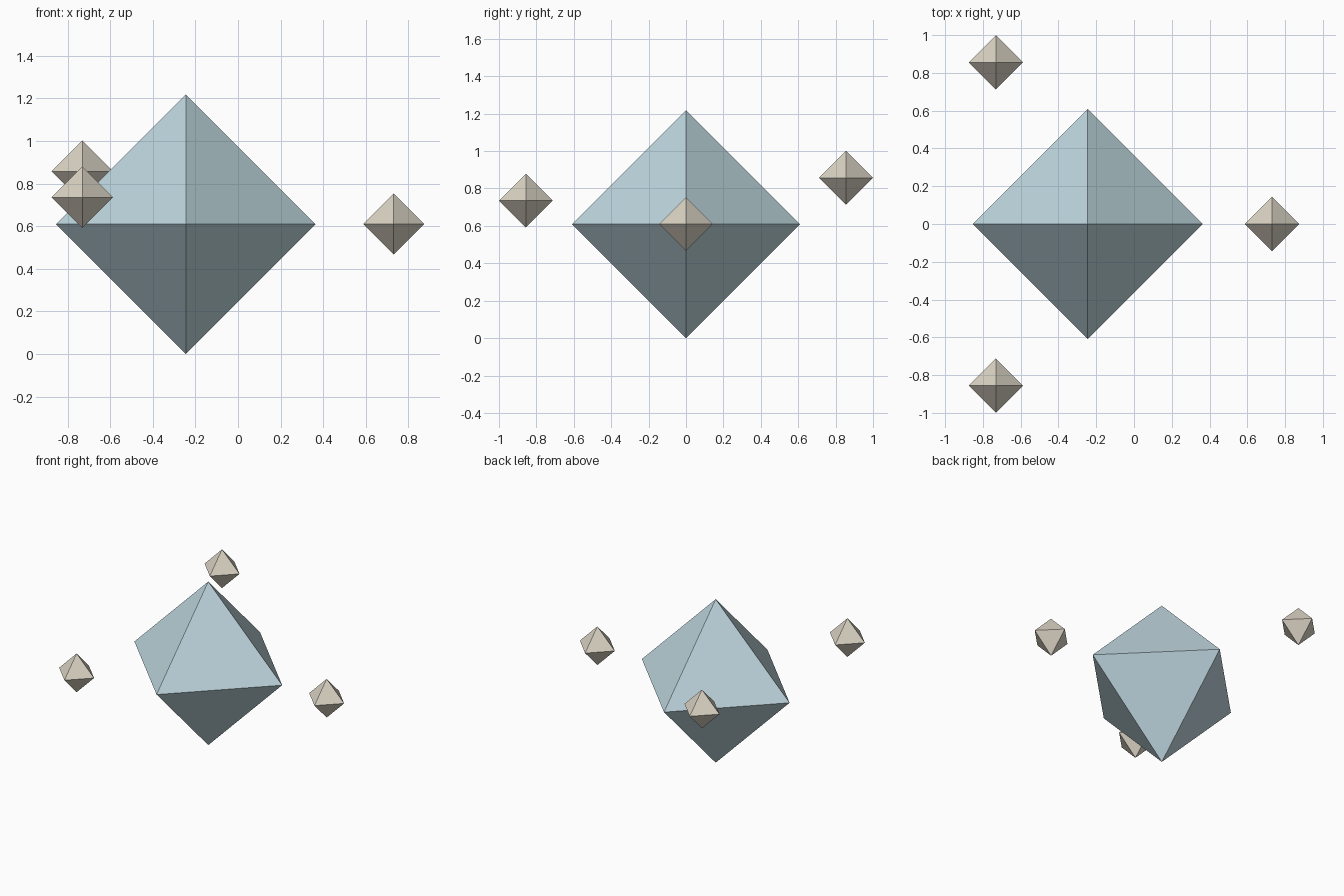
import bpy
import bmesh
from mathutils import Vector

if "Cube" in bpy.data.objects:
    bpy.data.objects.remove(bpy.data.objects["Cube"])


def material(name, rgb):
    mat = bpy.data.materials.new(name)
    mat.diffuse_color = (*rgb, 1.0)
    mat.use_nodes = True
    mat.node_tree.nodes["Principled BSDF"].inputs["Base Color"].default_value = mat.diffuse_color
    return mat


def octahedron(name, center, radius, mat):
    """Flat-faced eight-sided crystal with its points on the axes."""
    bm = bmesh.new()
    top = bm.verts.new((0, 0, radius))
    bottom = bm.verts.new((0, 0, -radius))
    ring = [bm.verts.new(Vector(p) * radius)
            for p in ((1, 0, 0), (0, 1, 0), (-1, 0, 0), (0, -1, 0))]
    for i in range(4):
        a, b = ring[i], ring[(i + 1) % 4]
        bm.faces.new((a, b, top))
        bm.faces.new((b, a, bottom))
    mesh = bpy.data.meshes.new(name)
    bm.to_mesh(mesh)
    bm.free()
    mesh.materials.append(mat)
    obj = bpy.data.objects.new(name, mesh)
    obj.location = center
    bpy.context.collection.objects.link(obj)
    return obj


ice_blue = material("ice_blue", (0.51, 0.66, 0.72))
pale_stone = material("pale_stone", (0.70, 0.65, 0.55))

# Large central crystal
octahedron("main_crystal", (-0.245, 0, 0.609), 0.609, ice_blue)

# Small crystals floating around it
shards = {
    "right_shard": (0.731, 0, 0.61),
    "back_shard": (-0.731, 0.856, 0.857),
    "front_shard": (-0.731, -0.856, 0.735),
}
for name, center in shards.items():
    octahedron(name, center, 0.144, pale_stone)
